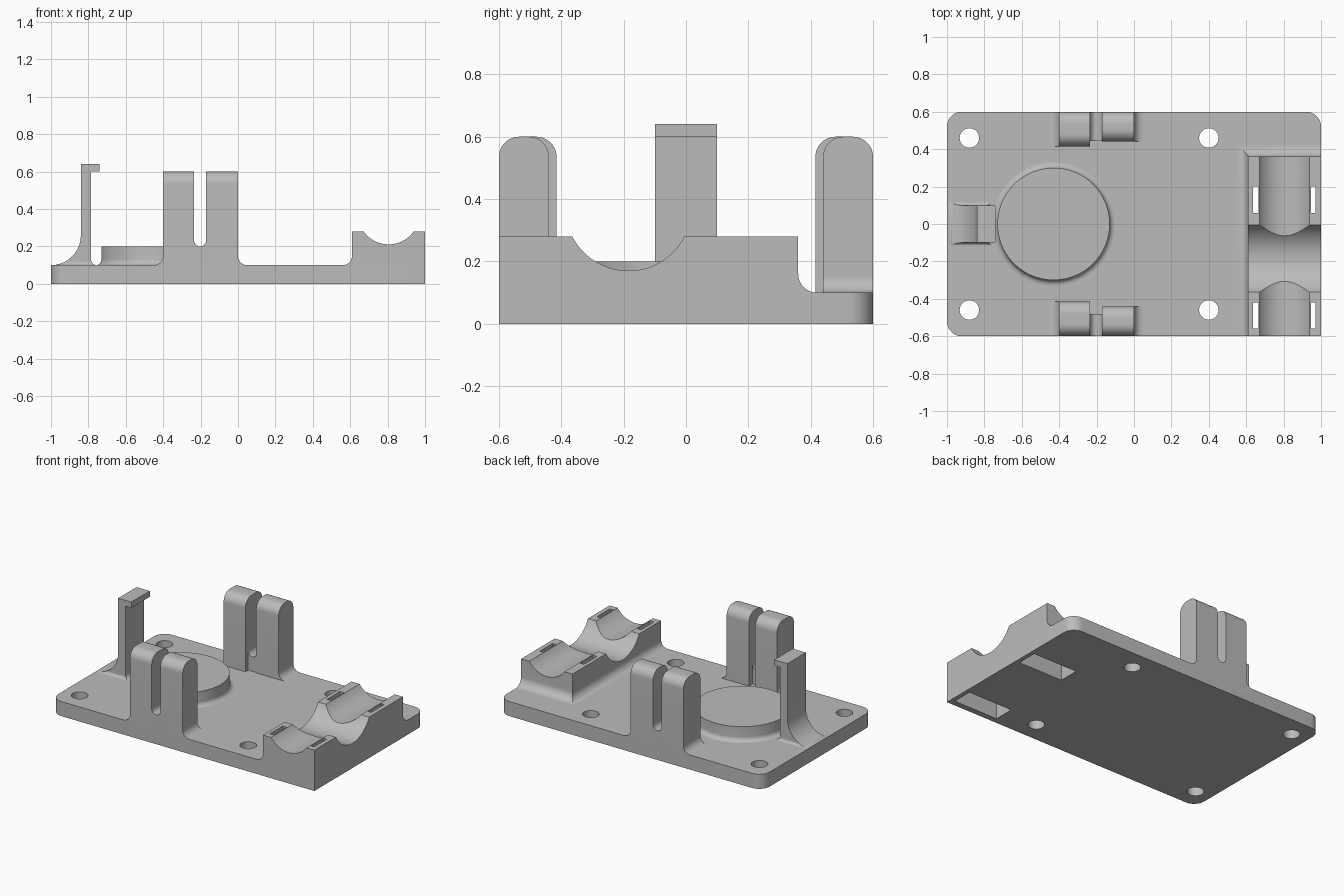
import bpy, bmesh
from math import sin, cos, pi, sqrt, radians

cube = bpy.data.objects.get("Cube")
if cube:
    bpy.data.objects.remove(cube, do_unlink=True)

GREY = (0.5, 0.5, 0.5, 1)
mat = bpy.data.materials.new("plain grey")
mat.use_nodes = True
mat.diffuse_color = GREY
mat.node_tree.nodes["Principled BSDF"].inputs["Base Color"].default_value = GREY

PLATE = 0.1  # plate thickness
parts = []


def make(name, rings, part=True):
    """Solid skinned through a stack of matching point rings."""
    bm = bmesh.new()
    loops = [[bm.verts.new(p) for p in ring] for ring in rings]
    n = len(loops[0])
    for lo, hi in zip(loops, loops[1:]):
        for i in range(n):
            j = (i + 1) % n
            bm.faces.new((lo[i], lo[j], hi[j], hi[i]))
    bm.faces.new(loops[0][::-1])
    bm.faces.new(loops[-1])
    bmesh.ops.recalc_face_normals(bm, faces=bm.faces)
    mesh = bpy.data.meshes.new(name)
    bm.to_mesh(mesh)
    bm.free()
    mesh.materials.append(mat)
    ob = bpy.data.objects.new(name, mesh)
    bpy.context.collection.objects.link(ob)
    if part:
        parts.append(ob)
    return ob


def prism(name, pts, axis, a, b, part=True):
    """Extrude a 2D profile from a to b along an axis."""
    place = {"x": lambda u, v, d: (d, u, v),
             "y": lambda u, v, d: (u, d, v),
             "z": lambda u, v, d: (u, v, d)}[axis]
    return make(name, [[place(u, v, d) for u, v in pts] for d in (a, b)], part)


def arc(cx, cy, r, start, end, n=12):
    steps = [radians(start + (end - start) * i / n) for i in range(n + 1)]
    return [(cx + r * cos(t), cy + r * sin(t)) for t in steps]


def circle(cx, cy, r, n=48):
    return arc(cx, cy, r, 0, 360, n)[:-1]


def flare(r, h):
    """Outward offset of a base fillet of radius r at height h over the plate."""
    return r - sqrt(r * r - (r - h) ** 2) if 0 <= h < r else 0


def levels(radii, n=10):
    return sorted({round(r * (1 - cos(pi / 2 * i / n)), 5)
                   for r in radii if r for i in range(n + 1)})


def tower(name, x0, x1, y0, y1, top, left=0, right=0, front=0, back=0):
    """Block on the plate with a concave fillet along chosen sides."""
    def ring(h, z):
        l, r, f, b = (flare(s, h) for s in (left, right, front, back))
        return [(x0 - l, y0 - f, z), (x1 + r, y0 - f, z),
                (x1 + r, y1 + b, z), (x0 - l, y1 + b, z)]
    hs = [h for h in levels((left, right, front, back)) if h < top - PLATE]
    rings = [ring(0, PLATE / 2)] + [ring(h, PLATE + h) for h in hs]
    return make(name, rings + [ring(9, top)])


def cut(ob, *cutters):
    bpy.context.view_layer.objects.active = ob
    for c in cutters:
        mod = ob.modifiers.new("cut", "BOOLEAN")
        mod.operation, mod.solver, mod.object = "DIFFERENCE", "EXACT", c
        bpy.ops.object.modifier_apply(modifier=mod.name)


# Base plate: three rounded corners, one square
R = 0.08
outline = [(1, -0.6)]
outline += arc(1 - R, 0.6 - R, R, 0, 90)
outline += arc(-1 + R, 0.6 - R, R, 90, 180)
outline += arc(-1 + R, -0.6 + R, R, 180, 270)
plate = prism("base_plate", outline, "z", 0, PLATE)
holes = [prism("screw_hole_cutter", circle(x, y, 0.052), "z", -0.1, 0.3, False)
         for x in (-0.88, 0.4) for y in (-0.46, 0.46)]

# Round pad with a filleted foot
pad = [(0.33, PLATE / 2)] + [(0.3 + flare(0.03, h), PLATE + h) for h in levels([0.03], 6)]
pad.append((0.3, 0.2))
make("round_pad", [[(x, y, z) for x, y in circle(-0.43, 0, r, 96)] for r, z in pad])

# Hooked clip
tower("clip_post", -0.84, -0.785, -0.1, 0.1, 0.64,
      left=0.16, right=0.03, front=0.02, back=0.02)
prism("clip_hook", [(-0.84, 0.6), (-0.74, 0.6), (-0.74, 0.64), (-0.84, 0.64)],
      "y", -0.1, 0.1)

# Paired side posts, joined by a low bridge with a round-bottomed gap
gap = [(-0.3, 0.05), (-0.3, 0.2325)] + arc(-0.2025, 0.2325, 0.0325, 180, 360)
gap += [(-0.1, 0.2325), (-0.1, 0.05)]
for side, s, bridge_in in (("front", -1, 0.48), ("back", 1, 0.445)):
    for tag, x0, x1, y_in in (("right", -0.4, -0.235, 0.415),
                              ("left", -0.17, 0, 0.44)):
        r = 0.065
        prof = [(0.6, 0.05)] + arc(0.6 - r, 0.6 - r, r, 0, 90)
        prof += arc(y_in + r, 0.6 - r, r, 90, 180) + [(y_in, 0.05)]
        prism(f"{side}_{tag}_post", [(s * y, z) for y, z in prof], "x", x0, x1)
        y0, y1 = sorted((s * y_in, s * 0.6))
        tower(f"{side}_{tag}_post_foot", x0, x1, y0, y1, 0.16,
              left=0.05 if tag == "right" else 0,
              right=0.05 if tag == "left" else 0)
    prism(f"{side}_post_bridge", gap, "y", s * bridge_in, s * 0.6)

# Cradle block with two crossing grooves and strap slots
cradle = tower("cradle_block", 0.61, 1, -0.6, 0.36, 0.28, left=0.05, back=0.06)
long_groove = prism("long_groove_cutter", circle(0.805, 0.375, 0.164, 96),
                    "y", -0.8, 0.8, False)
cross_groove = prism("cross_groove_cutter", circle(-0.185, 0.372, 0.202, 96),
                     "x", 0.3, 1.2, False)
strap = [(0.635, -0.1), (0.635, 0.4), (0.665, 0.4)]
strap += arc(0.805, 0.28, 0.14, 180, 360, 24)
strap += [(0.945, 0.4), (0.97, 0.4), (0.97, -0.1)]
slots = [prism("strap_slot_cutter", strap, "y", y, y + 0.14, False)
         for y in (-0.56, 0.06)]

cut(plate, *holes, *slots)
cut(cradle, *slots, long_groove, cross_groove)
for c in holes + slots + [long_groove, cross_groove]:
    bpy.data.objects.remove(c, do_unlink=True)

# Smooth the round surfaces, keep the edges sharp
bpy.ops.object.select_all(action="DESELECT")
for ob in parts:
    ob.select_set(True)
bpy.context.view_layer.objects.active = parts[0]
bpy.ops.object.shade_smooth_by_angle(angle=radians(30))
